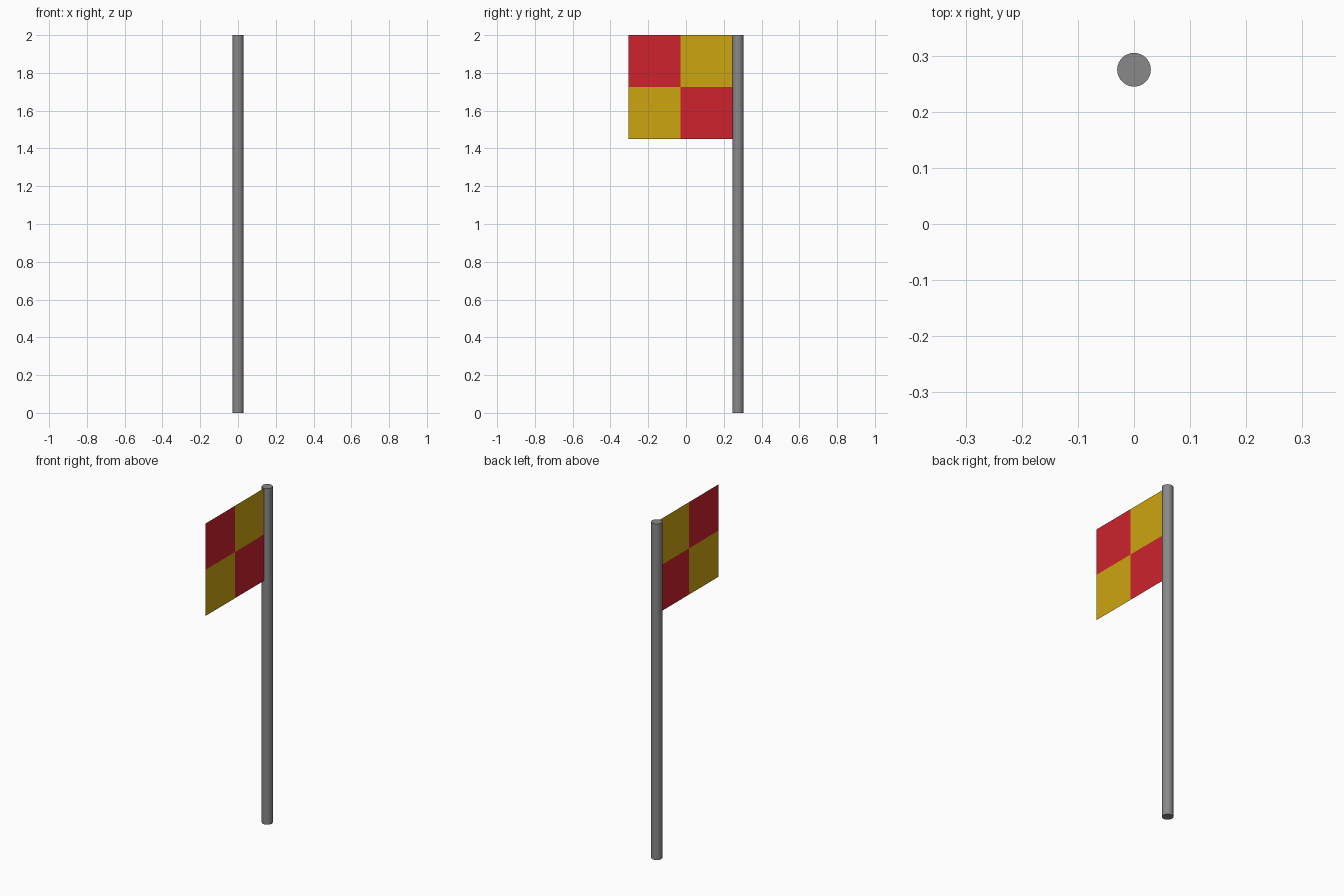
import bpy
import bmesh
from mathutils import Matrix

cube = bpy.data.objects.get("Cube")
if cube:
    bpy.data.objects.remove(cube, do_unlink=True)


def make_material(name, rgb):
    mat = bpy.data.materials.new(name)
    mat.use_nodes = True
    color = (*rgb, 1.0)
    mat.diffuse_color = color
    bsdf = mat.node_tree.nodes["Principled BSDF"]
    bsdf.inputs["Base Color"].default_value = color
    bsdf.inputs["Roughness"].default_value = 0.8
    return mat


def add_object(name, bm, materials):
    mesh = bpy.data.meshes.new(name)
    bm.to_mesh(mesh)
    bm.free()
    for mat in materials:
        mesh.materials.append(mat)
    obj = bpy.data.objects.new(name, mesh)
    bpy.context.collection.objects.link(obj)
    return obj


grey = make_material("pole_grey", (0.25, 0.25, 0.25))
red = make_material("flag_red", (0.62, 0.017, 0.027))
gold = make_material("flag_gold", (0.61, 0.376, 0.005))

HEIGHT = 2.0
RADIUS = 0.03
POLE_Y = 0.275
FLAG_SIZE = 0.55

# Round pole with flat caps
bm = bmesh.new()
bmesh.ops.create_cone(bm, cap_ends=True, segments=32, radius1=RADIUS,
                      radius2=RADIUS, depth=HEIGHT,
                      matrix=Matrix.Translation((0, POLE_Y, HEIGHT / 2)))
pole = add_object("pole", bm, [grey])
bpy.ops.object.select_all(action="DESELECT")
pole.select_set(True)
bpy.context.view_layer.objects.active = pole
bpy.ops.object.shade_smooth_by_angle()

# Thin cloth sheet in four quarters, hung from the pole's front edge
bm = bmesh.new()
half = FLAG_SIZE / 2
y0 = POLE_Y - RADIUS - FLAG_SIZE
z0 = HEIGHT - FLAG_SIZE
grid = [[bm.verts.new((0, y0 + i * half, z0 + j * half)) for j in range(3)]
        for i in range(3)]
for i in range(2):
    for j in range(2):
        face = bm.faces.new((grid[i][j], grid[i + 1][j],
                             grid[i + 1][j + 1], grid[i][j + 1]))
        # Alternate the colours like a chequer
        face.material_index = int(i == j)
add_object("flag", bm, [red, gold])
